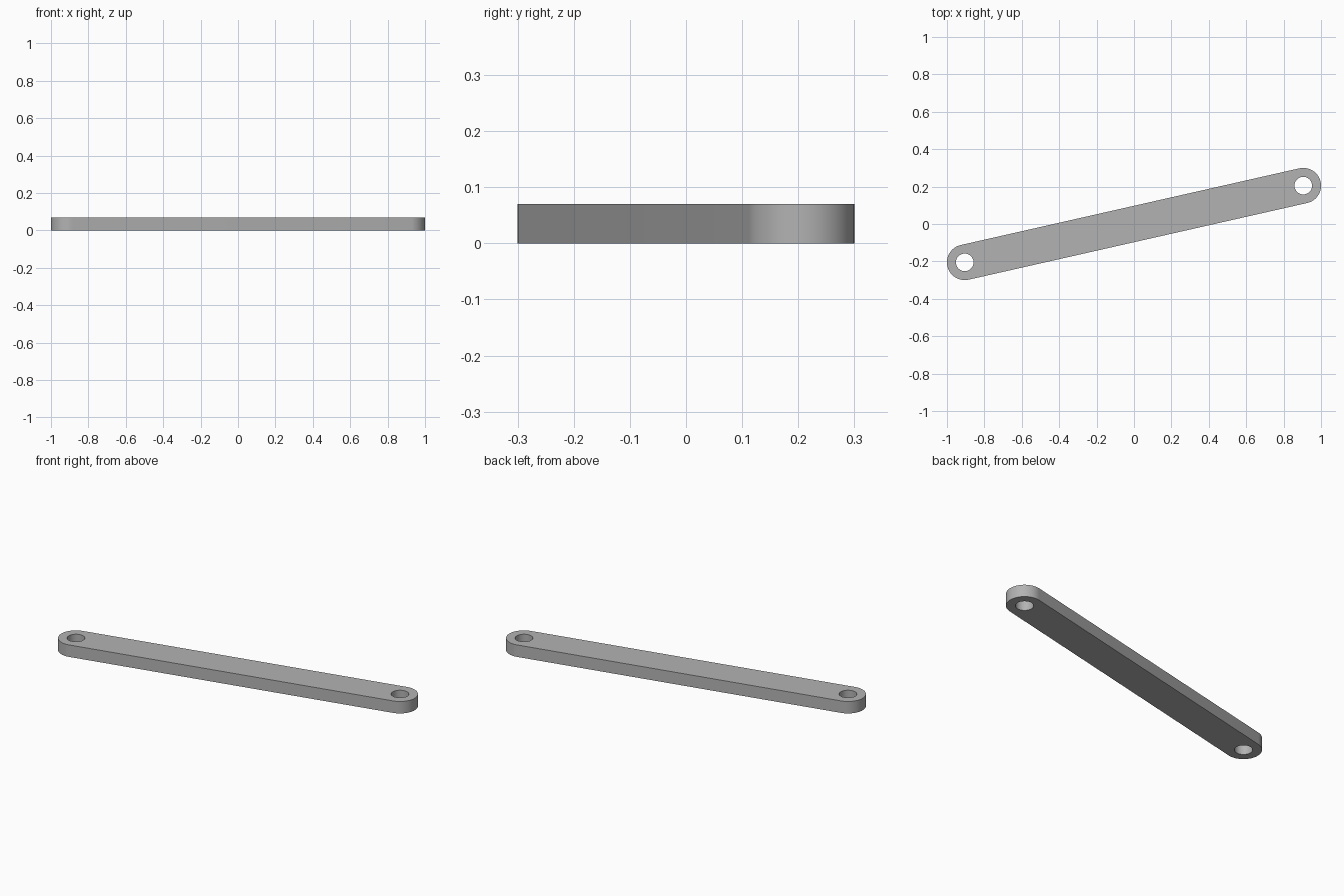
import bpy, bmesh, math
from mathutils import Vector

cube = bpy.data.objects.get("Cube")
if cube:
    bpy.data.objects.remove(cube, do_unlink=True)

END = Vector((0.905, 0.205, 0))   # centre of one pivot, the other is opposite
OUTER, HOLE, THICK = 0.095, 0.047, 0.07
STEPS = 32

grey = bpy.data.materials.new("plain grey")
grey.use_nodes = True
colour = (0.45, 0.45, 0.45, 1)
grey.diffuse_color = colour
grey.node_tree.nodes["Principled BSDF"].inputs["Base Color"].default_value = colour


def arc(centre, radius, start, sweep, count):
    return [centre + radius * Vector((math.cos(start + sweep * i / count),
                                      math.sin(start + sweep * i / count), 0))
            for i in range(count + 1)]


def loop(bm, points):
    verts = [bm.verts.new(p) for p in points]
    return [bm.edges.new((v, verts[i - 1])) for i, v in enumerate(verts)]


# Rounded bar outline with a pivot hole at each end
tilt = math.atan2(END.y, END.x)
bm = bmesh.new()
outline = (arc(END, OUTER, tilt - math.pi / 2, math.pi, STEPS)
           + arc(-END, OUTER, tilt + math.pi / 2, math.pi, STEPS))
edges = loop(bm, outline)
for centre in (END, -END):
    edges += loop(bm, arc(centre, HOLE, 0, math.tau, STEPS * 2)[:-1])
bmesh.ops.triangle_fill(bm, edges=edges, use_beauty=True, normal=(0, 0, 1))

# Thickness
raised = bmesh.ops.extrude_face_region(bm, geom=bm.faces[:], use_keep_orig=True)
bmesh.ops.translate(bm, vec=(0, 0, THICK),
                    verts=[g for g in raised["geom"] if isinstance(g, bmesh.types.BMVert)])
bmesh.ops.recalc_face_normals(bm, faces=bm.faces[:])

mesh = bpy.data.meshes.new("link_bar")
bm.to_mesh(mesh)
bm.free()
mesh.materials.append(grey)
bar = bpy.data.objects.new("link_bar", mesh)
bpy.context.collection.objects.link(bar)
bpy.ops.object.select_all(action="DESELECT")
bar.select_set(True)
bpy.context.view_layer.objects.active = bar
bpy.ops.object.shade_smooth_by_angle(angle=math.radians(30))
